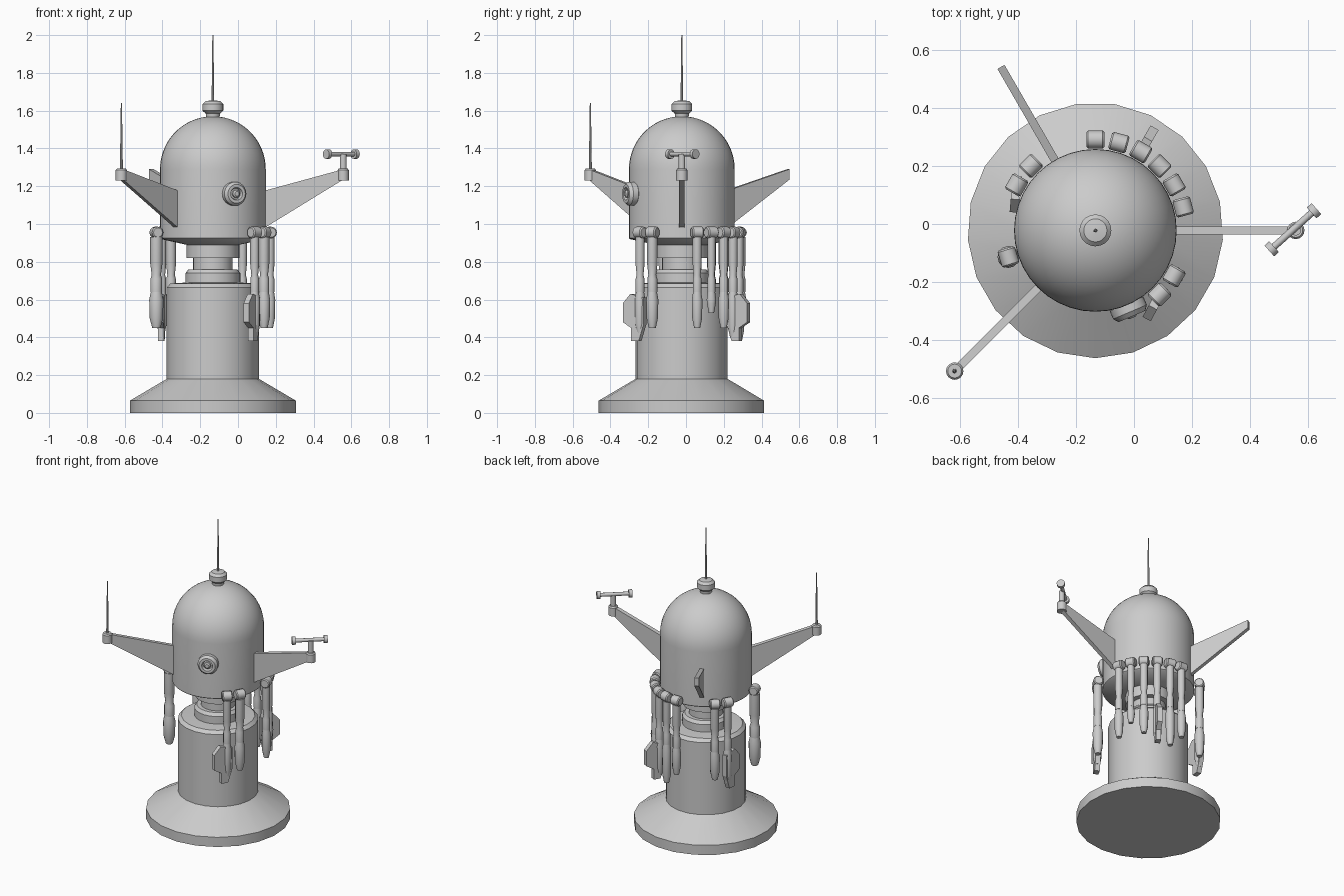
import bpy, math
from mathutils import Vector, Matrix

old = bpy.data.objects.get("Cube")
if old:
    bpy.data.objects.remove(old)

CX, CY = -0.133, -0.022
grey = bpy.data.materials.new("plain_grey")
grey.use_nodes = True
grey.diffuse_color = (0.6, 0.6, 0.6, 1)
grey.node_tree.nodes["Principled BSDF"].inputs["Base Color"].default_value = (0.6, 0.6, 0.6, 1)


def make(name, verts, faces, smooth=35):
    me = bpy.data.meshes.new(name)
    me.from_pydata(verts, [], faces)
    me.materials.append(grey)
    ob = bpy.data.objects.new(name, me)
    bpy.context.collection.objects.link(ob)
    bpy.ops.object.select_all(action='DESELECT')
    ob.select_set(True)
    bpy.context.view_layer.objects.active = ob
    if smooth:
        bpy.ops.object.shade_smooth_by_angle(angle=math.radians(smooth))
    return ob


def lathe(name, profile, origin, axis=(0, 0, 1), n=16, smooth=35):
    """Spin (radius, height) points around an axis and cap both ends."""
    rot = Vector(axis).to_track_quat('Z', 'Y').to_matrix()
    verts = []
    for r, h in profile:
        for i in range(n):
            a = math.pi / 2 + math.tau * i / n
            verts.append(rot @ Vector((r * math.cos(a), r * math.sin(a), h)) + Vector(origin))
    faces = [(k * n + i, k * n + (i + 1) % n, (k + 1) * n + (i + 1) % n, (k + 1) * n + i)
             for k in range(len(profile) - 1) for i in range(n)]
    last = (len(profile) - 1) * n
    faces += [tuple(reversed(range(n))), tuple(range(last, last + n))]
    return make(name, verts, faces, smooth)


def plate(name, outline, origin, angle, thick):
    """Upright plate: outline in (distance, height), pointing along angle."""
    m = Matrix.Translation(origin) @ Matrix.Rotation(angle, 4, 'Z')
    n = len(outline)
    verts = [m @ Vector((d, s * thick / 2, z)) for s in (-1, 1) for d, z in outline]
    faces = [tuple(range(n)), tuple(reversed(range(n, 2 * n)))]
    faces += [((i + 1) % n, i, n + i, n + (i + 1) % n) for i in range(n)]
    return make(name, verts, faces, 0)


def around(deg, r, z=0.0):
    a = math.radians(deg)
    return Vector((CX + r * math.cos(a), CY + r * math.sin(a), z))


centre = (CX, CY, 0)

# Flared base, column and collar
lathe("base_column", [(0.44, 0), (0.44, 0.065), (0.245, 0.18), (0.245, 0.665),
                      (0.225, 0.685), (0.145, 0.69)], centre, n=21)
lathe("collar", [(0.145, 0.68), (0.145, 0.74), (0.13, 0.76)], centre, n=24)
lathe("neck", [(0.105, 0.74), (0.105, 0.84)], centre, n=24)
lathe("upper_collar", [(0.14, 0.82), (0.14, 0.91)], centre, n=24)

# Domed head
dome = [(0.14, 0.89), (0.275, 0.92), (0.28, 0.925)]
dome += [(0.28 * math.cos(t), 1.29 + 0.28 * math.sin(t))
         for t in (math.radians(6 * k) for k in range(15))] + [(0.01, 1.57)]
lathe("head_dome", dome, centre, n=40)
lathe("top_cap", [(0.035, 1.56), (0.038, 1.585), (0.055, 1.6), (0.055, 1.635),
                  (0.04, 1.65), (0.008, 1.655)], centre, n=20)
lathe("top_antenna", [(0.007, 1.64), (0.003, 2.0)], centre, n=8)

# Round eye on the front
eye_dir = around(-67, 1) - around(0, 0)
eye = around(-67, 0.26, 1.16)
lathe("eye_ring", [(0.05, 0), (0.063, 0.015), (0.063, 0.045), (0.05, 0.062),
                   (0.034, 0.062), (0.028, 0.045)], eye, eye_dir, 24)
lathe("eye_pupil", [(0.02, 0.03), (0.02, 0.06), (0.012, 0.067)], eye, eye_dir, 16)

# Three tapering fins
for name, deg, reach in (("left", 0, 0.69), ("right", 225, 0.685), ("rear", 120, 0.65)):
    plate(name + "_fin", [(0.25, 0.965), (reach, 1.235), (reach, 1.29), (0.25, 1.17)],
          centre, math.radians(deg), 0.028)
    if name != "rear":
        lathe(name + "_fin_knob", [(0.03, 1.23), (0.03, 1.285), (0.024, 1.293)],
              around(deg, reach), n=16)

# Antenna and crossbar on the fin tips
lathe("right_antenna", [(0.008, 1.285), (0.003, 1.64)], around(225, 0.685), n=8)
lathe("left_stem", [(0.018, 1.28), (0.018, 1.37)], around(0, 0.69), n=12)
bar_dir = Vector((0.145, 0.13, 0)).normalized()
bar = Vector((0.547, -0.02, 1.37))
lathe("crossbar", [(0.012, -0.1), (0.012, 0.1)], bar, bar_dir, 12)
for s in (-1, 1):
    lathe("crossbar_end", [(0.025, -0.011), (0.025, 0.011)], bar + bar_dir * s * 0.098, bar_dir, 16)

# Hanging tool arms: angle, lowest height, thickness factor
arms = [(90, 0.46, 1), (75, 0.38, 1), (60, 0.4, 1), (45, 0.45, 1), (30, 0.53, 0.9),
        (15, 0.45, 1), (-30, 0.45, 1.15), (-45, 0.42, 1), (135, 0.45, 1.1),
        (150, 0.42, 1), (197, 0.45, 1.35)]
for deg, low, w in arms:
    a = math.radians(deg)
    tangent = (-math.sin(a), math.cos(a), 0)
    lathe("arm_hinge", [(0.025, -0.031), (0.031, -0.025), (0.031, 0.025), (0.025, 0.031)],
          around(deg, 0.313, 0.955), tangent, 12)
    elbow = 0.64
    lathe("arm_upper", [(0.023 * w, elbow), (0.023 * w, 0.71), (0.018 * w, 0.73),
                        (0.024 * w, 0.79), (0.024 * w, 0.93)], around(deg, 0.313), n=12)
    lathe("arm_lower", [(0.016 * w, low), (0.026 * w, low + 0.05), (0.028 * w, elbow - 0.04),
                        (0.02 * w, elbow + 0.01)], around(deg, 0.313), n=12)

# Broad paddles on three of the arms
paddle = [(-0.03, 0.47), (0, 0.38), (0.045, 0.38), (0.045, 0.45), (0.095, 0.48),
          (0.095, 0.58), (0.05, 0.63), (-0.03, 0.61)]
for deg, heading in ((60, 60), (-45, -118), (150, -95)):
    plate("arm_paddle", paddle, around(deg, 0.313), math.radians(heading), 0.032)
